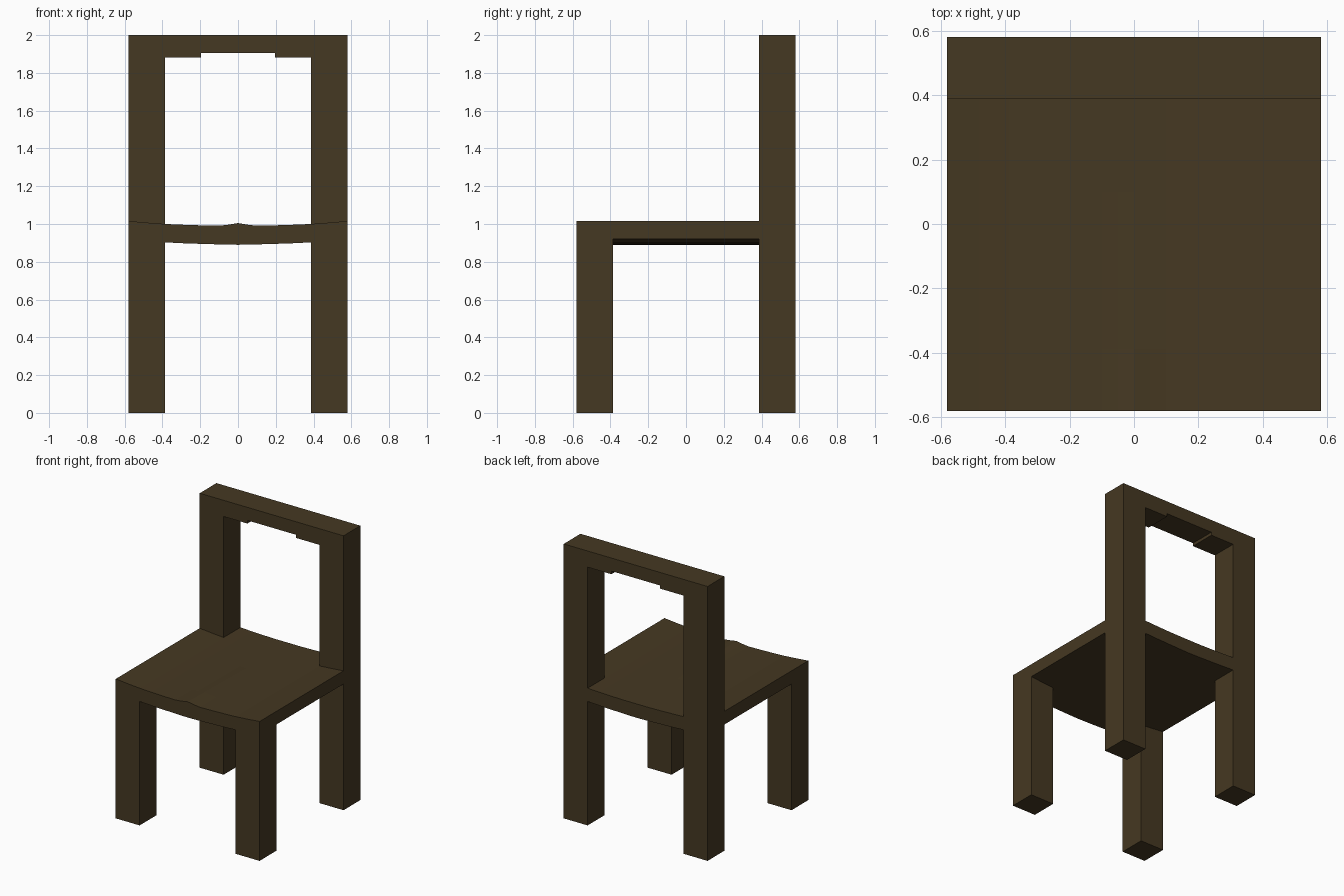
import bpy, bmesh

if "Cube" in bpy.data.objects:
    bpy.data.objects.remove(bpy.data.objects["Cube"])

W, I = 0.58, 0.387            # outer and inner half-extents of the frame

wood = bpy.data.materials.new("dark_wood")
wood.diffuse_color = (0.06, 0.04, 0.016, 1)
wood.use_nodes = True
wood.node_tree.nodes["Principled BSDF"].inputs["Base Color"].default_value = wood.diffuse_color


def finish(bm, name):
    bmesh.ops.recalc_face_normals(bm, faces=bm.faces)
    me = bpy.data.meshes.new(name)
    bm.to_mesh(me)
    bm.free()
    me.materials.append(wood)
    ob = bpy.data.objects.new(name, me)
    bpy.context.collection.objects.link(ob)
    return ob


def prism(name, outline, y0, y1):
    """Extrude an (x, z) outline along y."""
    bm = bmesh.new()
    face = bm.faces.new([bm.verts.new((x, y0, z)) for x, z in outline])
    ext = bmesh.ops.extrude_face_region(bm, geom=[face])["geom"]
    bmesh.ops.translate(bm, vec=(0, y1 - y0, 0),
                        verts=[v for v in ext if isinstance(v, bmesh.types.BMVert)])
    return finish(bm, name)


# Seat section: half-width stations with top and underside heights
STATIONS = [(0, 0.991, 0.890), (0.05, 0.991, 0.891), (0.10, 0.991, 0.892),
            (0.20, 0.993, 0.895), (0.29, 0.996, 0.898), (I, 1.000, 0.903),
            (0.48, 1.007, 0.911), (W, 1.016, 0.920)]
HEIGHT = {x: (top, low) for x, top, low in STATIONS}
XS = sorted({s * x for x in HEIGHT for s in (-1, 1)})
YS = [-W, -I, 0.10, I, W]


def ridge(x, y):
    """Low front ridge that fades out toward the back."""
    return 0.014 * max(0, 1 - abs(x) / 0.08) * max(0, min(1, (0.10 - y) / 0.68))


# Seat: dished slab, narrowed at the rear to fit between the back posts
bm = bmesh.new()
verts = {(x, y): bm.verts.new((x, y, HEIGHT[abs(x)][0] + ridge(x, y)))
         for x in XS for y in YS}
for x0, x1 in zip(XS, XS[1:]):
    for y0, y1 in zip(YS, YS[1:]):
        if y0 >= I and max(abs(x0), abs(x1)) > I:
            continue
        bm.faces.new([verts[k] for k in ((x0, y0), (x1, y0), (x1, y1), (x0, y1))])
bmesh.ops.delete(bm, geom=[v for v in bm.verts if not v.link_faces], context='VERTS')
ext = bmesh.ops.extrude_face_region(bm, geom=bm.faces[:], use_keep_orig=True)["geom"]
for v in ext:
    if isinstance(v, bmesh.types.BMVert):
        key = min(HEIGHT, key=lambda x: abs(x - abs(v.co.x)))
        v.co.z = HEIGHT[key][1]
finish(bm, "seat")

# Front legs (tops follow the seat underside) and full-height back posts
for s, side in ((-1, "left"), (1, "right")):
    prism("front_leg_" + side,
          [(s * I, 0), (s * W, 0), (s * W, 0.920), (s * 0.48, 0.911), (s * I, 0.903)], -W, -I)
    prism("back_post_" + side, [(s * I, 0), (s * W, 0), (s * W, 2), (s * I, 2)], I, W)

# Top rail with a shallow notch in the middle of its underside
prism("top_rail", [(-I, 2), (-I, 1.882), (-0.195, 1.882), (-0.195, 1.905),
                   (0.195, 1.905), (0.195, 1.882), (I, 1.882), (I, 2)], I, W)
